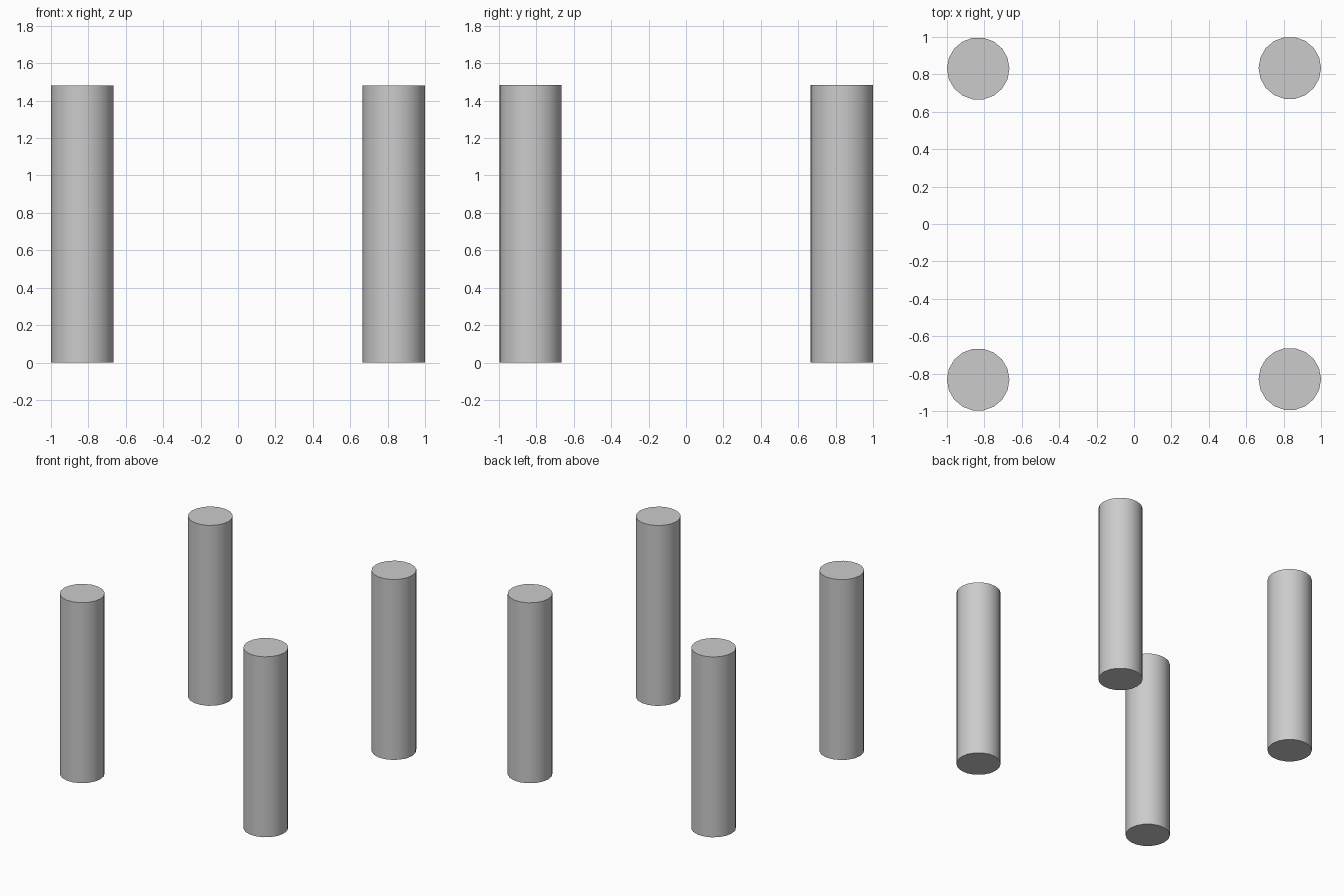
import bpy, math

if "Cube" in bpy.data.objects:
    bpy.data.objects.remove(bpy.data.objects["Cube"])

RADIUS, HEIGHT, SIDES = 0.167, 1.482, 18

# Four separate upright legs, one per corner
legs = {
    "front_left_leg": (-0.833, -0.832),
    "front_right_leg": (0.833, -0.829),
    "back_left_leg": (-0.833, 0.831),
    "back_right_leg": (0.833, 0.834),
}

for name, (x, y) in legs.items():
    bpy.ops.mesh.primitive_cylinder_add(
        vertices=SIDES, radius=RADIUS, depth=HEIGHT,
        location=(x, y, HEIGHT / 2), rotation=(0, 0, math.pi / 2))
    bpy.context.object.name = name
    bpy.ops.object.shade_smooth_by_angle(angle=math.radians(30))
